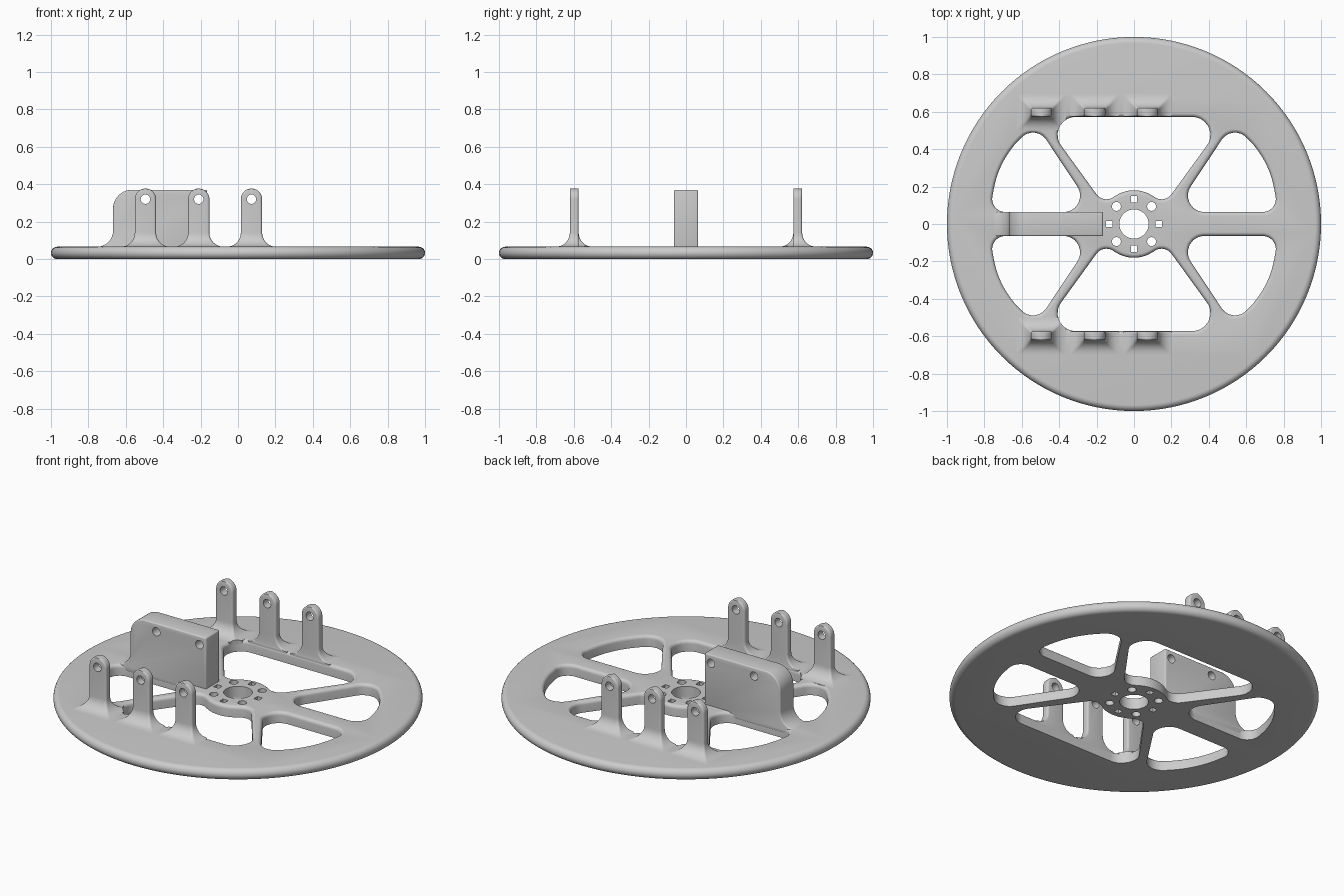
import bpy, bmesh
from math import sin, cos, pi, tan
from mathutils import Vector

if "Cube" in bpy.data.objects:
    bpy.data.objects.remove(bpy.data.objects["Cube"], do_unlink=True)

grey = bpy.data.materials.new("light grey")
grey.use_nodes = True
COLOUR = (0.6, 0.6, 0.6, 1)
grey.diffuse_color = COLOUR
grey.node_tree.nodes["Principled BSDF"].inputs["Base Color"].default_value = COLOUR

TOP = 0.066      # plate thickness
EDGE = 0.02      # rounding on the window rims


def finish(name, bm):
    bmesh.ops.recalc_face_normals(bm, faces=bm.faces)
    mesh = bpy.data.meshes.new(name)
    bm.to_mesh(mesh)
    bm.free()
    mesh.materials.append(grey)
    ob = bpy.data.objects.new(name, mesh)
    bpy.context.collection.objects.link(ob)
    return ob


def loft(bm, rings):
    """Skin a stack of closed rings and cap both ends."""
    rows = [[bm.verts.new(p) for p in ring] for ring in rings]
    n = len(rows[0])
    for a, b in zip(rows, rows[1:]):
        for i in range(n):
            j = (i + 1) % n
            bm.faces.new((a[i], a[j], b[j], b[i]))
    bm.faces.new(rows[0][::-1])
    bm.faces.new(rows[-1])


def rounded(corners, steps=10):
    """Counterclockwise outline with an arc of radius r at each (x, y, r) corner."""
    out = []
    for i, (x, y, r) in enumerate(corners):
        p = Vector((x, y))
        a = (Vector(corners[i - 1][:2]) - p).normalized()
        b = (Vector(corners[(i + 1) % len(corners)][:2]) - p).normalized()
        half = a.angle(b) / 2
        centre = p + (a + b).normalized() * (r / sin(half))
        start = p + a * (r / tan(half)) - centre
        end = p + b * (r / tan(half)) - centre
        for k in range(steps + 1):
            out.append(centre + start.lerp(end, k / steps).normalized() * r)
    return out


def circle(x, y, r, n=32, turn=0):
    return [Vector((x + r * cos(2 * pi * i / n + turn), y + r * sin(2 * pi * i / n + turn)))
            for i in range(n)]


def grow(outline, d):
    """Push a smooth counterclockwise outline outwards by d."""
    out = []
    for i, p in enumerate(outline):
        t = (outline[(i + 1) % len(outline)] - outline[i - 1]).normalized()
        out.append(p + Vector((t.y, -t.x)) * d)
    return out


def at_height(outline, z):
    return [(p.x, p.y, z) for p in outline]


def apply_modifiers(ob):
    bpy.context.view_layer.update()
    ev = ob.evaluated_get(bpy.context.evaluated_depsgraph_get())
    mesh = bpy.data.meshes.new_from_object(ev)
    ob.modifiers.clear()
    ob.data = mesh


def cut(ob, cutter):
    mod = ob.modifiers.new("cut", "BOOLEAN")
    mod.operation, mod.solver, mod.object = "DIFFERENCE", "EXACT", cutter
    apply_modifiers(ob)
    bpy.data.objects.remove(cutter, do_unlink=True)


def smooth(ob):
    bpy.ops.object.select_all(action="DESELECT")
    ob.select_set(True)
    bpy.context.view_layer.objects.active = ob
    bpy.ops.object.shade_smooth_by_angle(angle=0.6)


# Window outlines, drawn once and mirrored
big = rounded([(0.50, 0.572, 0.095), (-0.50, 0.572, 0.095), (-0.165, 0.11, 0.065),
               (0, 0.212, 0.18), (0.165, 0.11, 0.065)])
side = rounded([(0.213, 0.064, 0.087), (0.772, 0.064, 0.07),
                (0.72, 0.35, 0.5), (0.525, 0.535, 0.085)])


def mirrored(outline, sx, sy):
    out = [Vector((p.x * sx, p.y * sy)) for p in outline]
    return out if sx * sy > 0 else out[::-1]


windows = [mirrored(big, 1, s) for s in (1, -1)]
windows += [mirrored(side, sx, sy) for sx in (1, -1) for sy in (1, -1)]

# Wheel plate with rounded rim
bm = bmesh.new()
R = TOP / 2
rings = []
for k in range(13):
    a = -pi / 2 + pi * k / 12
    rings.append(at_height(circle(0, 0, 1 - R + R * cos(a), 128), R + R * sin(a)))
loft(bm, rings)
plate = finish("wheel_plate", bm)

# Cutter for windows (flared at the top), bore and bolt holes
bm = bmesh.new()
for w in windows:
    rings = [at_height(w, -0.1)]
    for k in range(6):
        a = pi / 2 * k / 5
        rings.append(at_height(grow(w, EDGE * (1 - cos(a))), TOP - EDGE + EDGE * sin(a)))
    rings.append(at_height(grow(w, EDGE), TOP + 0.1))
    loft(bm, rings)
holes = [circle(0, 0, 0.078, 48)]
for i in range(8):
    a = pi * i / 4
    holes.append(circle(0.133 * cos(a), 0.133 * sin(a), 0.024, 4 if i % 2 == 0 else 20, pi / 4))
for h in holes:
    loft(bm, [at_height(h, -0.1), at_height(h, TOP + 0.1)])
cut(plate, finish("window_cutter", bm))
smooth(plate)

HOLE_X = (-0.495, -0.21, 0.072)
HOLE_Z = 0.32


def pin_holes(xs):
    bm = bmesh.new()
    for x in xs:
        ring = circle(x, HOLE_Z, 0.025, 24)
        loft(bm, [[(p.x, y, p.y) for p in ring] for y in (-0.9, 0.9)])
    return finish("pin_cutter", bm)


# Upright tabs with flared feet and round heads
HALF, FOOT, INNER, OUTER = 0.057, 0.075, 0.574, 0.621


def tab(name, x, s, inner_flare):
    sections = [(0.02, HALF + FOOT, FOOT)]
    for k in range(9):
        a = pi / 2 * k / 8
        d = FOOT * (1 - sin(a))
        sections.append((TOP + FOOT * (1 - cos(a)), HALF + d, d))
    for k in range(13):
        a = pi / 2 * k / 12 * 0.97
        sections.append((HOLE_Z + HALF * sin(a), HALF * cos(a), 0))
    rings = []
    for z, w, d in sections:
        lo, hi = INNER - d * inner_flare, OUTER + d
        r = min(0.012, w * 0.9)
        outline = rounded([(x - w, lo, r), (x + w, lo, r), (x + w, hi, r), (x - w, hi, r)], 4)
        rings.append(at_height([Vector((p.x, p.y * s)) for p in outline], z))
    bm = bmesh.new()
    loft(bm, rings)
    ob = finish(name, bm)
    cut(ob, pin_holes([x]))
    if inner_flare:   # keep the foot clear of the windows
        bm = bmesh.new()
        for w in windows:
            loft(bm, [at_height(w, -0.1), at_height(w, 0.6)])
        cut(ob, finish("foot_cutter", bm))
    smooth(ob)


for side_name, s in (("front", -1), ("back", 1)):
    for i, x in enumerate(HOLE_X):
        tab(f"{side_name}_tab_{i + 1}", x, s, 1 if i == 0 else 0)

# Central block along one spoke, with a curved foot at its outer end
FLARE = 0.085
profile = [Vector((-0.166, 0.03)), Vector((-0.166, 0.37))]
for k in range(11):
    a = pi / 2 + pi / 2 * k / 10
    profile.append(Vector((-0.568 + 0.1 * cos(a), 0.27 + 0.1 * sin(a))))
for k in range(9):
    a = pi / 2 * k / 8
    profile.append(Vector((-0.668 - FLARE + FLARE * cos(a), TOP + FLARE - FLARE * sin(a))))
profile.append(Vector((-0.668 - FLARE, 0.03)))
bm = bmesh.new()
loft(bm, [[(p.x, y, p.y) for p in profile] for y in (-0.065, 0.065)])
block = finish("spoke_block", bm)
bevel = block.modifiers.new("soft edges", "BEVEL")
bevel.width, bevel.segments, bevel.limit_method, bevel.angle_limit = 0.008, 3, "ANGLE", 0.7
apply_modifiers(block)
cut(block, pin_holes(HOLE_X[:2]))
smooth(block)
